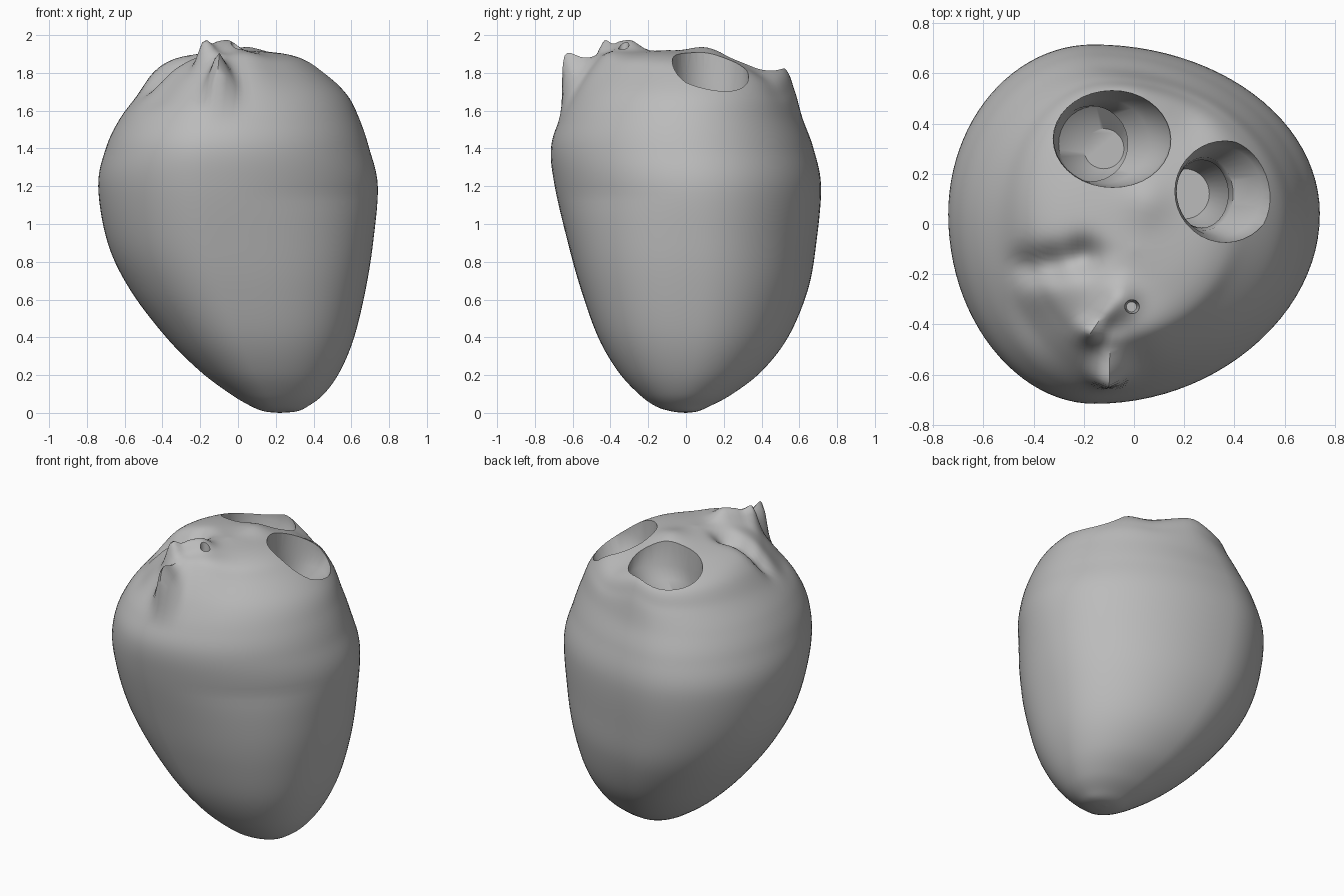
import bpy, bmesh, math
from mathutils import Vector

if "Cube" in bpy.data.objects:
    bpy.data.objects.remove(bpy.data.objects["Cube"])

SEG, SUB = 96, 7
# body sections: z, x min, x max, y min, y max
KEYS = [(0, .22, .22, 0, 0), (.008, .14, .31, -.075, .06), (.035, .07, .37, -.16, .125),
        (.1, -.04, .455, -.25, .245), (.22, -.2, .54, -.36, .4), (.4, -.38, .615, -.465, .54),
        (.65, -.57, .675, -.555, .645), (.9, -.69, .715, -.625, .69), (1.2, -.74, .74, -.695, .715),
        (1.4, -.7, .695, -.715, .675), (1.55, -.63, .645, -.67, .62), (1.68, -.535, .58, -.595, .575),
        (1.8, -.45, .46, -.5, .51), (1.87, -.35, .35, -.42, .3), (1.905, -.2, .22, -.28, .12),
        (1.92, 0, 0, -.1, -.1)]

# local pushes on the crown: x, y, radius, shift
PUSHES = [(-.10, -.60, .06, (0, -.05, .20)),     # front spike
          (-.10, -.51, .07, (0, 0, .06)),        # torn edge between the peaks
          (-.17, -.43, .05, (-.01, 0, .11)),     # ridge end
          (-.12, -.36, .05, (0, 0, .05)),
          (-.06, -.30, .07, (0, 0, .065)),
          (.04, -.45, .13, (0, 0, .04)),         # sheet beside the ridge
          (-.42, -.17, .07, (0, 0, -.07)),       # groove
          (-.32, -.16, .07, (0, 0, -.07)),
          (-.20, -.13, .07, (0, 0, -.08)),
          (-.36, -.36, .14, (0, 0, -.04)),       # hollow beside the ridge
          (-.02, .54, .10, (0, 0, .04)),         # back rim
          (.22, .42, .10, (0, 0, -.03)),
          (.05, .10, .10, (0, 0, .03))]          # bridge between vessels

mat = bpy.data.materials.new("plain grey")
mat.diffuse_color = (.5, .5, .5, 1)
mat.use_nodes = True
mat.node_tree.nodes["Principled BSDF"].inputs["Base Color"].default_value = mat.diffuse_color


def spline(i, t):
    """Smooth section between two keys."""
    p = [KEYS[min(max(i + k, 0), len(KEYS) - 1)] for k in (-1, 0, 1, 2)]
    return [.5 * (2 * b + (c - a) * t + (2 * a - 5 * b + 4 * c - d) * t * t
                  + (3 * b - a - 3 * c + d) * t ** 3) for a, b, c, d in zip(*p)]


def loft(name, rings, caps=None):
    """Skin rings of points, closing the ends with points or flat faces."""
    bm = bmesh.new()
    rows = [[bm.verts.new(p) for p in r] for r in rings]
    for a, b in zip(rows, rows[1:]):
        for k in range(len(a)):
            j = (k + 1) % len(a)
            bm.faces.new((a[k], a[j], b[j], b[k]))
    if caps:
        for row, point in ((rows[0], caps[0]), (rows[-1], caps[1])):
            v = bm.verts.new(point)
            for k in range(len(row)):
                bm.faces.new((v, row[k], row[(k + 1) % len(row)]))
    else:
        bm.faces.new(rows[0])
        bm.faces.new(rows[-1])
    bmesh.ops.recalc_face_normals(bm, faces=bm.faces)
    me = bpy.data.meshes.new(name)
    bm.to_mesh(me)
    bm.free()
    me.materials.append(mat)
    ob = bpy.data.objects.new(name, me)
    bpy.context.collection.objects.link(ob)
    return ob


def section(z, x0, x1, y0, y1):
    """Egg-shaped ring made of four quarter ellipses, fuller at the lower front right."""
    cx, cy = x0 + .39 * (x1 - x0), y0 + .52 * (y1 - y0)
    full = .07 * max(0, 1 - ((z - .55) / .6) ** 2)
    ring = []
    for k in range(SEG):
        c, s = math.cos(math.tau * k / SEG), math.sin(math.tau * k / SEG)
        g = 1 + full * (2 * c * s) ** 2 if c > 0 > s else 1
        ring.append((cx + g * c * (x1 - cx if c > 0 else cx - x0),
                     cy + g * s * (y1 - cy if s > 0 else cy - y0), z))
    return ring


# body
rings = [section(*spline(i, s / SUB)) for i in range(len(KEYS) - 1) for s in range(SUB)][1:]
body = loft("heart_body", rings, ((.22, 0, 0), (0, -.1, 1.92)))

# crown relief
for v in body.data.vertices:
    f = min(max((v.co.z - 1.5) / .2, 0), 1)
    f = f * f * (3 - 2 * f)
    base = v.co.copy()
    for x, y, r, d in PUSHES:
        w = f * math.exp(-((base.x - x) ** 2 + (base.y - y) ** 2) / r ** 2)
        v.co += Vector(d) * w


def bore(name, levels):
    """Cut a hollow from ellipses given as x, y, z, x radius, y radius."""
    n = 36
    tool = loft(name, [[(x + rx * math.cos(math.tau * k / n), y + ry * math.sin(math.tau * k / n), z)
                        for k in range(n)] for x, y, z, rx, ry in levels])
    tool.hide_render = True
    mod = body.modifiers.new(name, 'BOOLEAN')
    mod.operation, mod.solver, mod.object = 'DIFFERENCE', 'EXACT', tool
    bpy.context.view_layer.objects.active = body
    bpy.ops.object.modifier_apply(modifier=name)
    bpy.data.objects.remove(tool)


# vessel openings, each a wide bowl leading to a narrower throat
bore("right_vessel", [(.37, .13, 2.1, .21, .21), (.365, .13, 1.75, .20, .20),
                      (.34, .13, 1.66, .17, .18), (.28, .12, 1.58, .115, .145),
                      (.27, .12, 1.5, .105, .135), (.24, .12, 1.3, .16, .17),
                      (.2, .12, 1.05, .1, .1)])
bore("left_vessel", [(-.08, .34, 2.1, .25, .20), (-.09, .34, 1.76, .23, .19),
                     (-.13, .33, 1.68, .19, .17), (-.17, .32, 1.6, .145, .15),
                     (-.15, .32, 1.5, .15, .15), (-.12, .3, 1.42, .08, .08)])
bore("small_vessel", [(0, -.33, 2.1, .045, .04), (-.01, -.33, 1.84, .02, .02)])

# shading
body.select_set(True)
bpy.context.view_layer.objects.active = body
bpy.ops.object.shade_smooth_by_angle(angle=math.radians(40))
